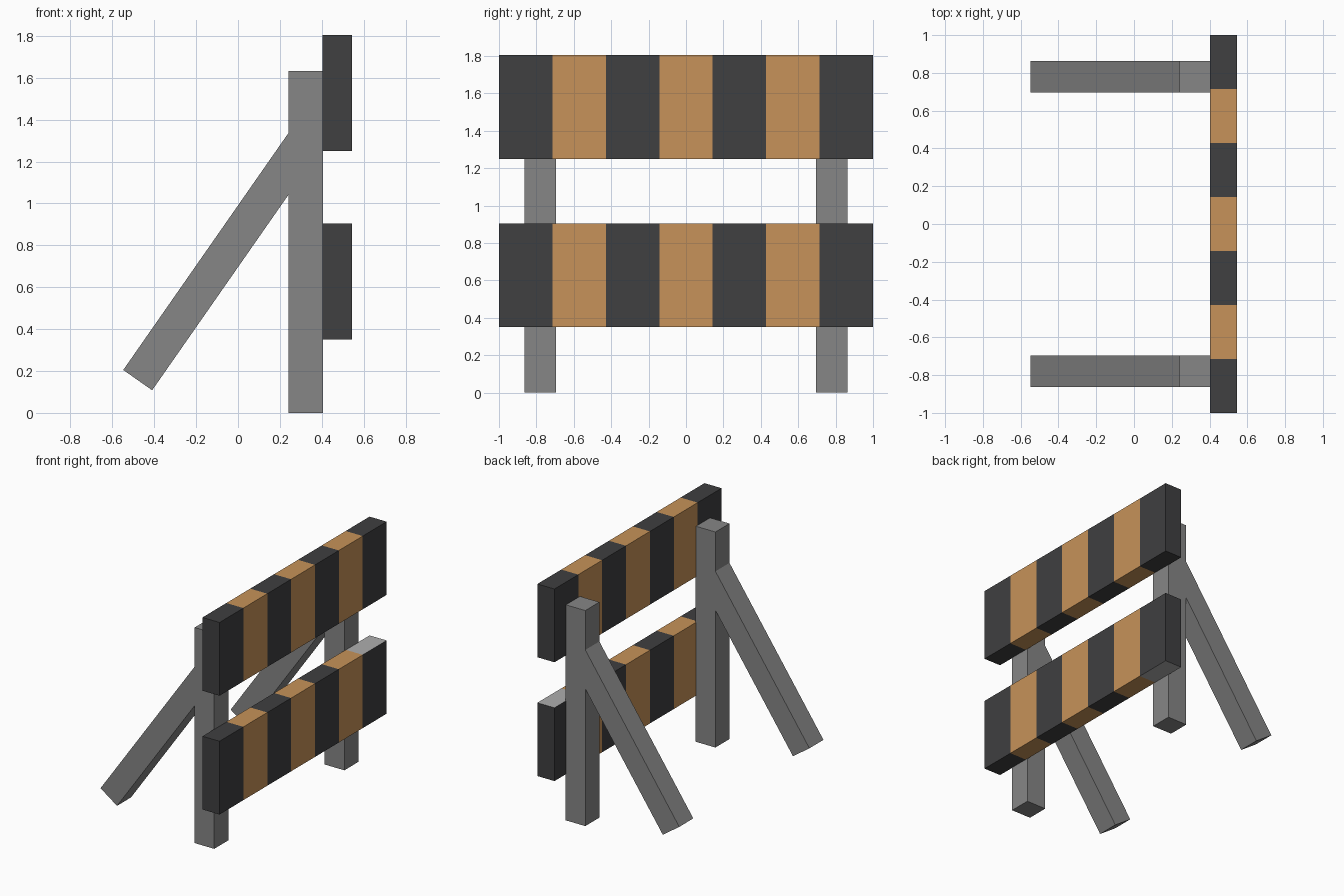
import bpy, bmesh
from mathutils import Matrix, Vector

if "Cube" in bpy.data.objects:
    bpy.data.objects.remove(bpy.data.objects["Cube"])

STRIPES = 7


def material(name, r, g, b):
    m = bpy.data.materials.new(name)
    m.diffuse_color = (r, g, b, 1)
    m.use_nodes = True
    m.node_tree.nodes["Principled BSDF"].inputs["Base Color"].default_value = m.diffuse_color
    return m


dark = material("dark_stripe", 0.05, 0.05, 0.052)
orange = material("orange_stripe", 0.57, 0.29, 0.10)
post_grey = material("post_grey", 0.24, 0.24, 0.24)
bare = material("bare_grey", 0.42, 0.42, 0.42)


def finish(name, bm, mats):
    bmesh.ops.recalc_face_normals(bm, faces=bm.faces[:])
    mesh = bpy.data.meshes.new(name)
    bm.to_mesh(mesh)
    bm.free()
    for m in mats:
        mesh.materials.append(m)
    obj = bpy.data.objects.new(name, mesh)
    bpy.context.collection.objects.link(obj)
    return obj


def plank(name, z0, z1, bare_end=False):
    """Board sliced across its length into alternating stripes."""
    bm = bmesh.new()
    bmesh.ops.create_cube(bm, size=1, matrix=(
        Matrix.Translation((0.474, 0, (z0 + z1) / 2))
        @ Matrix.Diagonal((0.143, 2, z1 - z0, 1))))
    for i in range(1, STRIPES):
        bmesh.ops.bisect_plane(bm, geom=bm.verts[:] + bm.edges[:] + bm.faces[:],
                               plane_co=(0, -1 + 2 * i / STRIPES, 0),
                               plane_no=(0, 1, 0))
    bm.normal_update()
    for f in bm.faces:
        y = f.calc_center_median().y
        stripe = min(STRIPES - 1, int((y + 1) * STRIPES / 2))
        f.material_index = stripe % 2
        # unpainted top and bottom on the last stripe of the lower board
        if bare_end and stripe == STRIPES - 1 and abs(f.normal.z) > 0.5:
            f.material_index = 2
    return finish(name, bm, [dark, orange, bare])


def extrude_profile(name, points, y0, y1):
    """Side profile (x, z) extruded along y."""
    bm = bmesh.new()
    face = bm.faces.new([bm.verts.new((x, y0, z)) for x, z in points])
    new = bmesh.ops.extrude_face_region(bm, geom=[face])["geom"]
    bmesh.ops.translate(bm, vec=Vector((0, y1 - y0, 0)),
                        verts=[v for v in new if isinstance(v, bmesh.types.BMVert)])
    return finish(name, bm, [post_grey])


# striped boards
plank("upper_board", 1.25, 1.805)
plank("lower_board", 0.35, 0.905, bare_end=True)

# upright posts and slanted rear braces on both sides
POST = [(0.24, 0), (0.405, 0), (0.405, 1.633), (0.24, 1.633)]
BRACE = [(-0.548, 0.205), (-0.41, 0.108), (0.24, 1.04), (0.24, 1.335)]
for side, y0, y1 in (("right", -0.863, -0.695), ("left", 0.695, 0.863)):
    extrude_profile(side + "_post", POST, y0, y1)
    extrude_profile(side + "_brace", BRACE, y0, y1)
